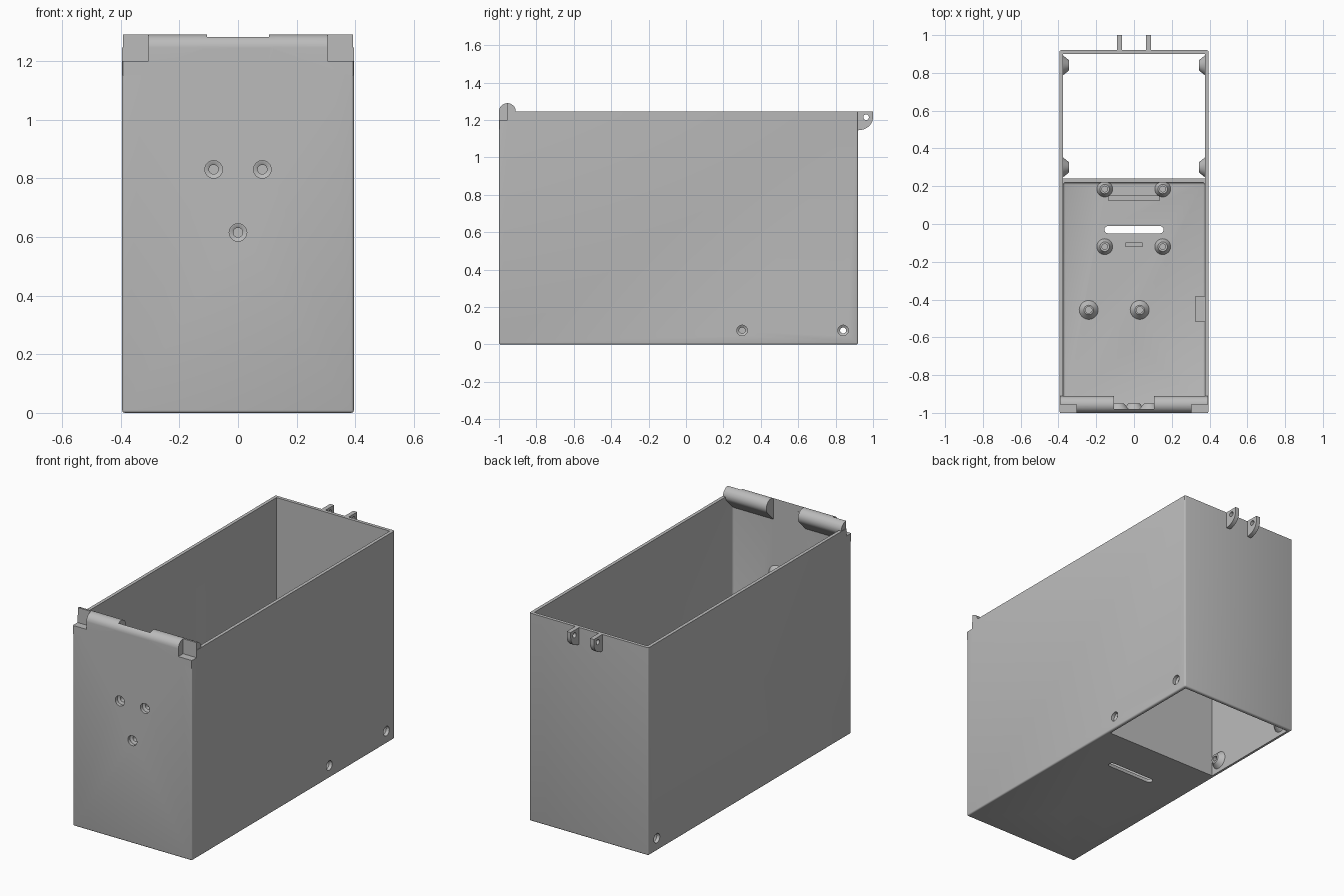
import bpy, bmesh, math
from mathutils import Vector

cube = bpy.data.objects.get("Cube")
if cube:
    bpy.data.objects.remove(cube, do_unlink=True)

grey = bpy.data.materials.new("plain grey")
grey.use_nodes = True
GREY = (0.5, 0.5, 0.5, 1)
grey.diffuse_color = GREY
grey.node_tree.nodes["Principled BSDF"].inputs["Base Color"].default_value = GREY

W, T, H, BACK = 0.395, 0.02, 1.245, 0.92      # half width, wall, height, rear face
HINGE = Vector((0, -0.955, H))
R = 0.045


def finish(name, bm):
    bmesh.ops.recalc_face_normals(bm, faces=bm.faces)
    me = bpy.data.meshes.new(name)
    bm.to_mesh(me)
    bm.free()
    me.materials.append(grey)
    ob = bpy.data.objects.new(name, me)
    bpy.context.collection.objects.link(ob)
    return ob


def box(name, lo, hi, bevel=0, pick=None):
    bm = bmesh.new()
    bmesh.ops.create_cube(bm, size=1)
    for v in bm.verts:
        v.co = [lo[i] + (v.co[i] + 0.5) * (hi[i] - lo[i]) for i in range(3)]
    if bevel:
        edges = [e for e in bm.edges if pick is None or pick(e)]
        bmesh.ops.bevel(bm, geom=edges, offset=bevel, segments=3, profile=0.5, affect='EDGES')
    return finish(name, bm)


def prism(name, profile, x0, x1):
    """Extrude a (y, z) outline along x."""
    bm = bmesh.new()
    face = bm.faces.new([bm.verts.new((x0, y, z)) for y, z in profile])
    new = bmesh.ops.extrude_face_region(bm, geom=[face])["geom"]
    bmesh.ops.translate(bm, vec=(x1 - x0, 0, 0),
                        verts=[g for g in new if isinstance(g, bmesh.types.BMVert)])
    return finish(name, bm)


def lathe(name, profile, place, axis, n=32):
    """Revolve a closed (radius, height) outline, standing along axis."""
    bm = bmesh.new()
    turn = Vector(axis).to_track_quat('Z', 'Y')
    rings = []
    for r, h in profile:
        rings.append([bm.verts.new(turn @ Vector((r * math.cos(math.tau * i / n),
                     r * math.sin(math.tau * i / n), h)) + Vector(place)) for i in range(n)])
    for a, b in zip(rings, rings[1:] + rings[:1]):
        for i in range(n):
            j = (i + 1) % n
            bm.faces.new((a[i], a[j], b[j], b[i]))
    return finish(name, bm)


def rod(place, axis, r, length):
    """Cylinder cutter centred on place."""
    bm = bmesh.new()
    bmesh.ops.create_cone(bm, cap_ends=True, segments=32, radius1=r, radius2=r, depth=length)
    turn = Vector(axis).to_track_quat('Z', 'Y')
    for v in bm.verts:
        v.co = turn @ v.co + Vector(place)
    return finish("cutter", bm)


def combine(target, other, op):
    mod = target.modifiers.new("bool", 'BOOLEAN')
    mod.operation, mod.solver, mod.object = op, 'EXACT', other
    bpy.context.view_layer.objects.active = target
    bpy.ops.object.modifier_apply(modifier=mod.name)
    bpy.data.objects.remove(other, do_unlink=True)


def cut(target, *cutters):
    for c in cutters:
        combine(target, c, 'DIFFERENCE')


def arc(a0, a1, n, r=R):
    return [(HINGE.y + r * math.cos(math.radians(a0 + (a1 - a0) * i / n)),
             HINGE.z + r * math.sin(math.radians(a0 + (a1 - a0) * i / n))) for i in range(n + 1)]


# Box shell: closed floor at the front, open bottom behind a low partition
body = box("box_body", (-W, -1, 0), (W, BACK, H), 0.009,
           lambda e: min(v.co.z for v in e.verts) < 0.1)
IN = W - T
upright = lambda e: abs(e.verts[0].co.z - e.verts[1].co.z) > 0.1
cut(body,
    box("cutter", (-IN, -1 + T, T), (IN, 0.22, 1.5), 0.012,
        lambda e: min(v.co.z for v in e.verts) < 0.1 or upright(e)),
    box("cutter", (-IN, 0.24, -0.5), (IN, BACK - T, 1.5)),
    box("cutter", (-IN, 0.1, 0.56), (IN, 0.5, 1.5)))

# Hinge barrels with sloped support under them, and the thin wall between
barrel = arc(-45, 180, 28) + [(-1, 1.15), (-0.98, 1.156)]
lip = arc(124, 180, 10) + [(-1, 1.2), (-0.98, 1.2)]
combine(body, prism("hinge_lip", lip, -0.12, 0.12), 'UNION')
for s in (-1, 1):
    combine(body, prism("hinge_barrel", barrel, s * 0.105, s * (W - 0.003)), 'UNION')
for s in (-1, 1):
    x0, x1 = sorted((s * 0.305, s * 0.45))
    cut(body, box("cutter", (x0, -1.1, H - R), (x1, HINGE.y, 1.5)),
        rod(((x0 + x1) / 2, HINGE.y, HINGE.z), (1, 0, 0), R, x1 - x0))
    cut(body, rod((s * 0.2, HINGE.y, HINGE.z), (1, 0, 0), 0.013, 0.3))

# Conical screw bosses: (place on inner face, axis, base r, top r, height, hole r, bore r)
bosses = [((x, -1 + T, z), (0, 1, 0), 0.055, 0.03, 0.03, 0.016, 0.03)
          for x, z in ((-0.083, 0.83), (0.083, 0.83), (0, 0.615))]
bosses += [((s * IN, y, 0.075), (-s, 0, 0), 0.052, 0.028, 0.03, 0.016, 0.028)
           for s in (-1, 1) for y in (0.3, 0.84)]
bosses += [((x, y, T), (0, 0, 1), 0.042, 0.025, 0.03, 0.015, 0.015)
           for x in (-0.155, 0.152) for y in (0.185, -0.12)]
bosses += [((x, -0.455, T), (0, 0, 1), 0.05, 0.025, 0.03, 0.017, 0.028) for x in (-0.24, 0.03)]
for place, axis, base, top, height, hole, bore in bosses:
    p, a = Vector(place), Vector(axis)
    cut(body, rod(p - a * T / 2, axis, bore, 0.06))
    lathe("screw_boss", [(base, 0), (top, height), (hole, height), (hole, 0.008), (bore, 0)],
          p, axis)

# Counterbored access holes in the right wall
for z in (0.065, 0.49):
    cut(body, rod((-W, -0.45, z), (1, 0, 0), 0.034, 0.02),
        rod((-W, -0.45, z), (1, 0, 0), 0.017, 0.1))

# Cable slot and pin hole through the floor
cut(body, box("cutter", (-0.157, -0.05, -0.1), (0.157, -0.01, 0.1), 0.0199, upright),
    rod((0, -0.63, 0), (0, 0, 1), 0.012, 0.2))

# Raised floor ribs
for y, half, w in ((0.137, 0.135, 0.015), (-0.11, 0.046, 0.013)):
    box("floor_rib", (-half, y - w, T - 0.005), (half, y + w, T + 0.03), w * 0.95, upright)

# Mounting block on the inside of the left wall
box("side_mount", (0.325, -0.52, T), (IN + 0.005, -0.38, 0.54))

# Rear latch lugs with pin holes
curve = [(0.92 + 0.08 * math.cos(t), 1.215 - 0.07 * math.sin(t))
         for t in (math.pi / 2 * i / 10 for i in range(11))]
for s in (-1, 1):
    lug = prism("latch_lug", [(0.915, H), (1, H)] + curve + [(0.915, 1.145)], s * 0.064, s * 0.09)
    cut(lug, rod((s * 0.077, 0.963, 1.215), (1, 0, 0), 0.015, 0.1))

# Smooth round surfaces, keep hard edges
for ob in bpy.context.scene.objects:
    ob.select_set(ob.type == 'MESH')
bpy.ops.object.shade_smooth_by_angle(angle=math.radians(30))
